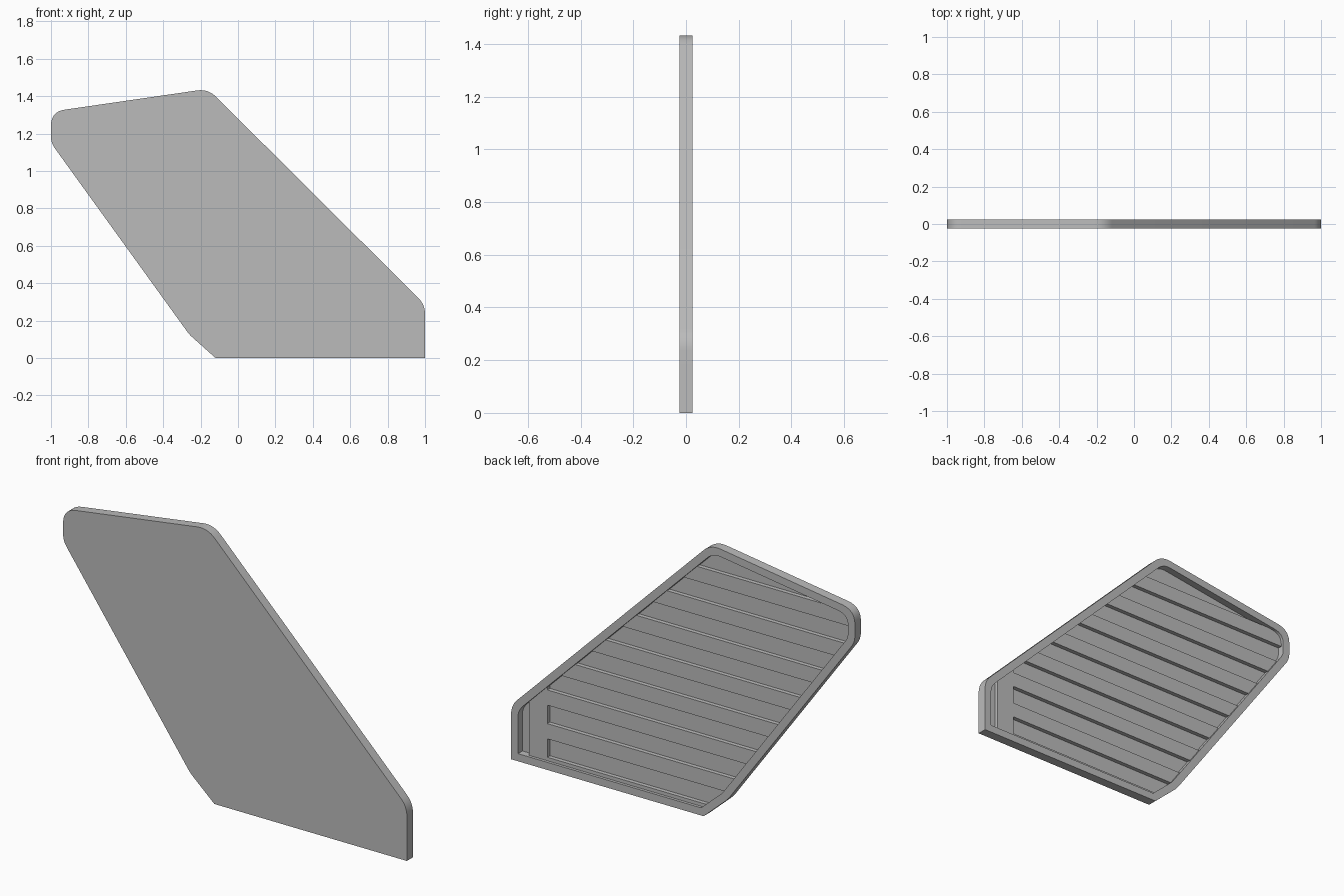
import bpy, bmesh
from mathutils import Vector

cube = bpy.data.objects.get("Cube")
if cube:
    bpy.data.objects.remove(cube)

FRONT, FLOOR, SLAT, BACK = -0.025, -0.012, 0.010, 0.025
RIM = 0.04

grey = bpy.data.materials.new("plain_grey")
grey.use_nodes = True
colour = (0.5, 0.5, 0.5, 1)
grey.diffuse_color = colour
grey.node_tree.nodes["Principled BSDF"].inputs["Base Color"].default_value = colour

# Corner points (x, z) going anticlockwise, with the length trimmed by rounding
corners = [(-0.12, 0, 0), (1, 0, 0), (1, 0.285, 0.05), (-0.16, 1.439, 0.06),
           (-1, 1.317, 0.075), (-1, 1.15, 0.035), (-0.26, 0.125, 0.02)]


def outline(inset):
    """Rounded outline, moved inwards by the given distance."""
    pts = [Vector(c[:2]) for c in corners]
    n = len(pts)
    moved = []
    for i, p in enumerate(pts):
        a = (p - pts[i - 1]).normalized()
        b = (pts[(i + 1) % n] - p).normalized()
        na, nb = Vector((-a.y, a.x)), Vector((-b.y, b.x))
        moved.append(p + (na + nb) * inset / (1 + na.dot(nb)))
    result = []
    for i, p in enumerate(moved):
        trim = corners[i][2] * (1 - inset * 6)
        if trim == 0:
            result.append(p)
            continue
        start = p + (moved[i - 1] - p).normalized() * trim
        end = p + (moved[(i + 1) % n] - p).normalized() * trim
        for k in range(9):
            t = k / 8
            result.append(start * (1 - t) ** 2 + p * 2 * t * (1 - t) + end * t * t)
    return result


def loop(bm, pts, y):
    return [bm.verts.new((p.x, y, p.y)) for p in pts]


def bridge(bm, a, b):
    for i in range(len(a)):
        j = (i + 1) % len(a)
        bm.faces.new((a[i], a[j], b[j], b[i]))


def finish(bm, name):
    bmesh.ops.recalc_face_normals(bm, faces=bm.faces[:])
    mesh = bpy.data.meshes.new(name)
    bm.to_mesh(mesh)
    bm.free()
    mesh.materials.append(grey)
    obj = bpy.data.objects.new(name, mesh)
    bpy.context.collection.objects.link(obj)
    bpy.ops.object.select_all(action="DESELECT")
    obj.select_set(True)
    bpy.context.view_layer.objects.active = obj
    bpy.ops.object.shade_smooth_by_angle()
    return obj


# Tray: flat front, raised rim and sunken floor at the back
outer, inner = outline(0), outline(RIM)
bm = bmesh.new()
front = loop(bm, outer, FRONT)
rim_outer = loop(bm, outer, BACK)
rim_inner = loop(bm, inner, BACK)
floor = loop(bm, inner, FLOOR)
bm.faces.new(front)
bridge(bm, front, rim_outer)
bridge(bm, rim_outer, rim_inner)
bridge(bm, rim_inner, floor)
bm.faces.new(floor)
finish(bm, "shell_with_rim")

# Slatted panel: sheet clipped to size, grooves removed, then thickened
GROOVES = [(0.058 + 0.177 * i, 0.155 + 0.177 * i) for i in range(7)]
STILE = 0.80
bm = bmesh.new()
bm.faces.new(loop(bm, inner, FLOOR))


def cut(point, normal, clear=False):
    bmesh.ops.bisect_plane(bm, geom=bm.verts[:] + bm.edges[:] + bm.faces[:],
                           plane_co=point, plane_no=normal, clear_outer=clear)


cut((0.905, 0, 0), (1, 0, 0), True)
cut((0, 0, 1.295), (0, 0, 1), True)
cut((STILE, 0, 0), (1, 0, 0))
for low, high in GROOVES:
    cut((0, 0, low), (0, 0, 1))
    cut((0, 0, high), (0, 0, 1))


def in_groove(face):
    c = face.calc_center_median()
    middle = (min(v.co.z for v in face.verts) + max(v.co.z for v in face.verts)) / 2
    return c.x < STILE and any(low < middle < high for low, high in GROOVES)


bmesh.ops.delete(bm, geom=[f for f in bm.faces if in_groove(f)], context="FACES")
top = bmesh.ops.extrude_face_region(bm, geom=bm.faces[:])
bmesh.ops.translate(bm, vec=(0, SLAT - FLOOR, 0),
                    verts=[g for g in top["geom"] if isinstance(g, bmesh.types.BMVert)])
finish(bm, "slatted_panel")
